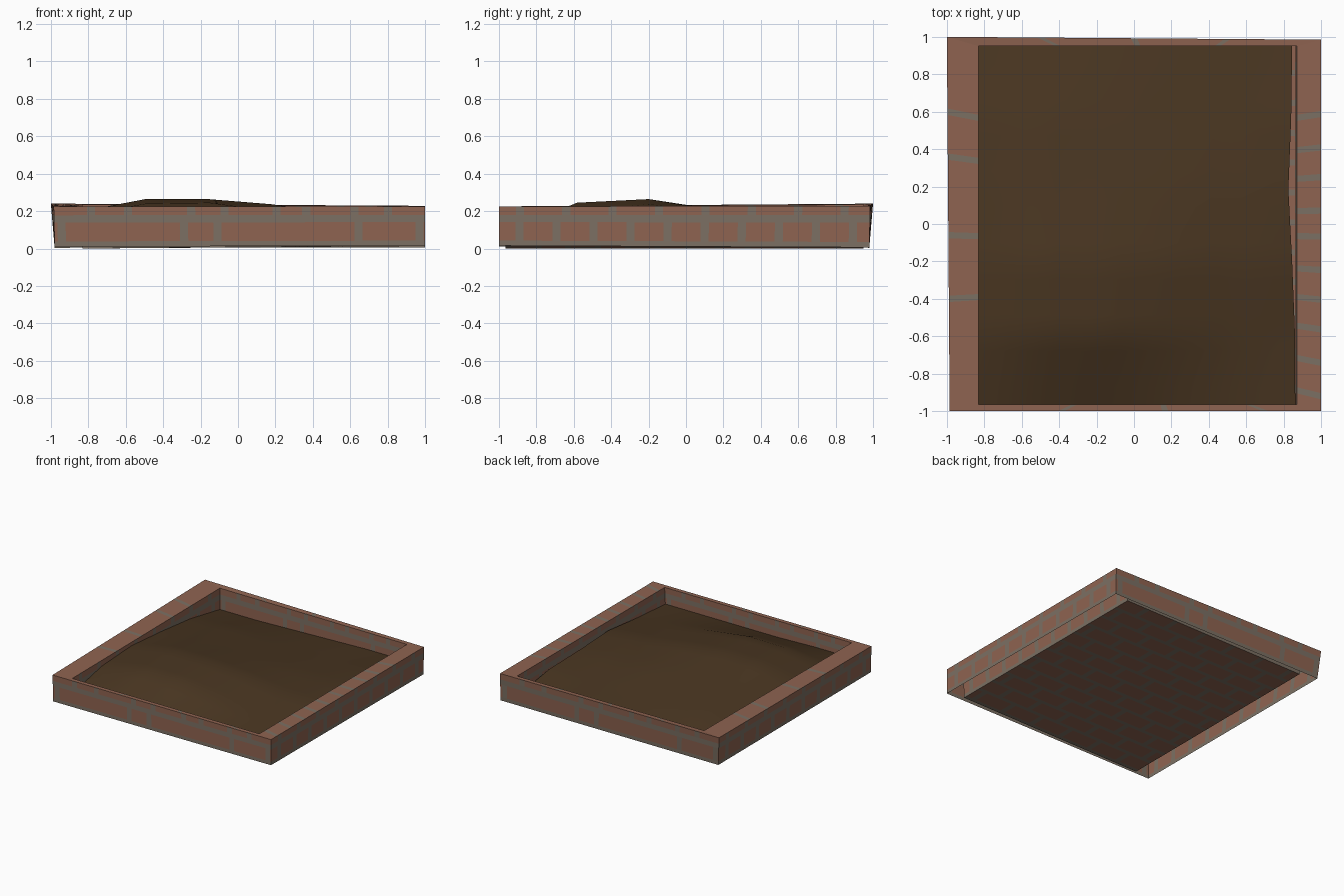
import bpy, bmesh, math
from mathutils import Vector

if "Cube" in bpy.data.objects:
    bpy.data.objects.remove(bpy.data.objects["Cube"])


def material(name, rgb):
    m = bpy.data.materials.new(name)
    m.diffuse_color = (*rgb, 1)
    m.use_nodes = True
    m.node_tree.nodes["Principled BSDF"].inputs["Base Color"].default_value = m.diffuse_color
    return m


BRICK = material("brick red", (0.275, 0.126, 0.082))
MORTAR = material("mortar grey", (0.2, 0.162, 0.125))
SOIL = material("soil brown", (0.066, 0.036, 0.015))


def finish(bm, name, mats):
    me = bpy.data.meshes.new(name)
    bm.to_mesh(me)
    bm.free()
    for m in mats:
        me.materials.append(m)
    ob = bpy.data.objects.new(name, me)
    bpy.context.collection.objects.link(ob)
    return ob


def panel(bm, quad, rows):
    """Cut a quad into rows (v0, v1, joints, width); joints=None is a full mortar row."""
    a, b, c, d = (Vector(p) for p in quad)

    def pt(u, v):
        return a.lerp(b, u).lerp(d.lerp(c, u), v)

    def cell(u0, u1, v0, v1, mat):
        if u1 - u0 > 1e-4:
            f = bm.faces.new([bm.verts.new(pt(u, v)) for u, v in
                              ((u0, v0), (u1, v0), (u1, v1), (u0, v1))])
            f.material_index = mat

    for v0, v1, joints, w in rows:
        if joints is None:
            cell(0, 1, v0, v1, 1)
            continue
        u = 0
        for j in joints:
            lo, hi = max(j - w / 2, u), min(j + w / 2, 1)
            cell(u, lo, v0, v1, 0)
            cell(lo, hi, v0, v1, 1)
            u = hi
        cell(u, 1, v0, v1, 0)


def courses(low, high, w=0.022):
    """Mortar bed, brick course, mortar bed, half brick course."""
    return [(0, .13, None, w), (.13, .6, low, w), (.6, .78, None, w), (.78, 1, high, w)]


def even(n, shift=0.5):
    return [(i + shift) / n for i in range(n)]


# Frame corners, in order front left, front right, back right, back left
outer_low = [(-.98, -1, .01), (1, -1, .015), (1, .98, .006), (-.98, .98, .004)]
outer_top = [(-.985, -1, .225), (1, -1, .225), (1, .985, .228), (-1, 1, .24)]
inner_low = [(-.83, -.965, 0), (.86, -.965, .015), (.86, .95, .012), (-.83, .95, 0)]
inner_top = [(-.83, -.965, .225), (.87, -.965, .225), (.87, .95, .228), (-.83, .95, .235)]

long_low, long_high = [.02, .35, .44, .82, .985], [.1, .2, .37, .46, .6, .68, .81, .9]
side_low, side_high = even(10, .55), even(8, .45)
patterns = [(long_low, long_high), (side_low, side_high)] * 2
tops = [[.3, .58, .85], [.04, .13, .22, .3, .38, .47, .54, .63, .71, .8],
        [.25, .5, .75], [.2, .32, .53, .7]]

# Four hollow brick walls: outer face, inner face and coping
for i, name in enumerate(("front_wall", "right_wall", "back_wall", "left_wall")):
    k = (i + 1) % 4
    bm = bmesh.new()
    panel(bm, (outer_low[i], outer_low[k], outer_top[k], outer_top[i]), courses(*patterns[i]))
    panel(bm, (inner_low[k], inner_low[i], inner_top[i], inner_top[k]), courses(*patterns[i]))
    panel(bm, (outer_top[i], outer_top[k], inner_top[k], inner_top[i]), [(0, 1, tops[i], .017)])
    finish(bm, name, (BRICK, MORTAR))

# Brick floor seen from below, in staggered courses
bm = bmesh.new()
rows, n = [], 12
for r in range(n):
    v = r / n
    rows.append((v, v + .8 / n, even(6, .3 + .45 * (r % 2)), .025))
    rows.append((v + .8 / n, v + 1 / n, None, 0))
panel(bm, (inner_low[3], inner_low[2], inner_low[1], inner_low[0]), rows)
finish(bm, "brick_floor", (BRICK, MORTAR))

# Soil: five by five sheet heaped towards the front left, heights in rows from front to back
heights = [(.10, .10, .09, .09, .09, .09),
           (.18, .24, .245, .20, .15, .12),
           (.20, .264, .264, .237, .19, .17),
           (.17, .205, .20, .19, .17, .17),
           (.13, .15, .14, .13, .13, .15),
           (.06, .06, .07, .08, .09, .09)]
right_edge = (.862, .86, .845, .825, .84, .845)
bm = bmesh.new()
grid = [[bm.verts.new((-.83 + (right_edge[j] + .83) * i / 5, -.965 + .383 * j, z))
         for i, z in enumerate(row)] for j, row in enumerate(heights)]
for j in range(5):
    for i in range(5):
        bm.faces.new((grid[j][i], grid[j][i + 1], grid[j + 1][i + 1], grid[j + 1][i]))
bmesh.ops.subdivide_edges(bm, edges=bm.edges[:], cuts=3, use_grid_fill=True)
for f in bm.faces:
    f.smooth = True
finish(bm, "soil", (SOIL,))
